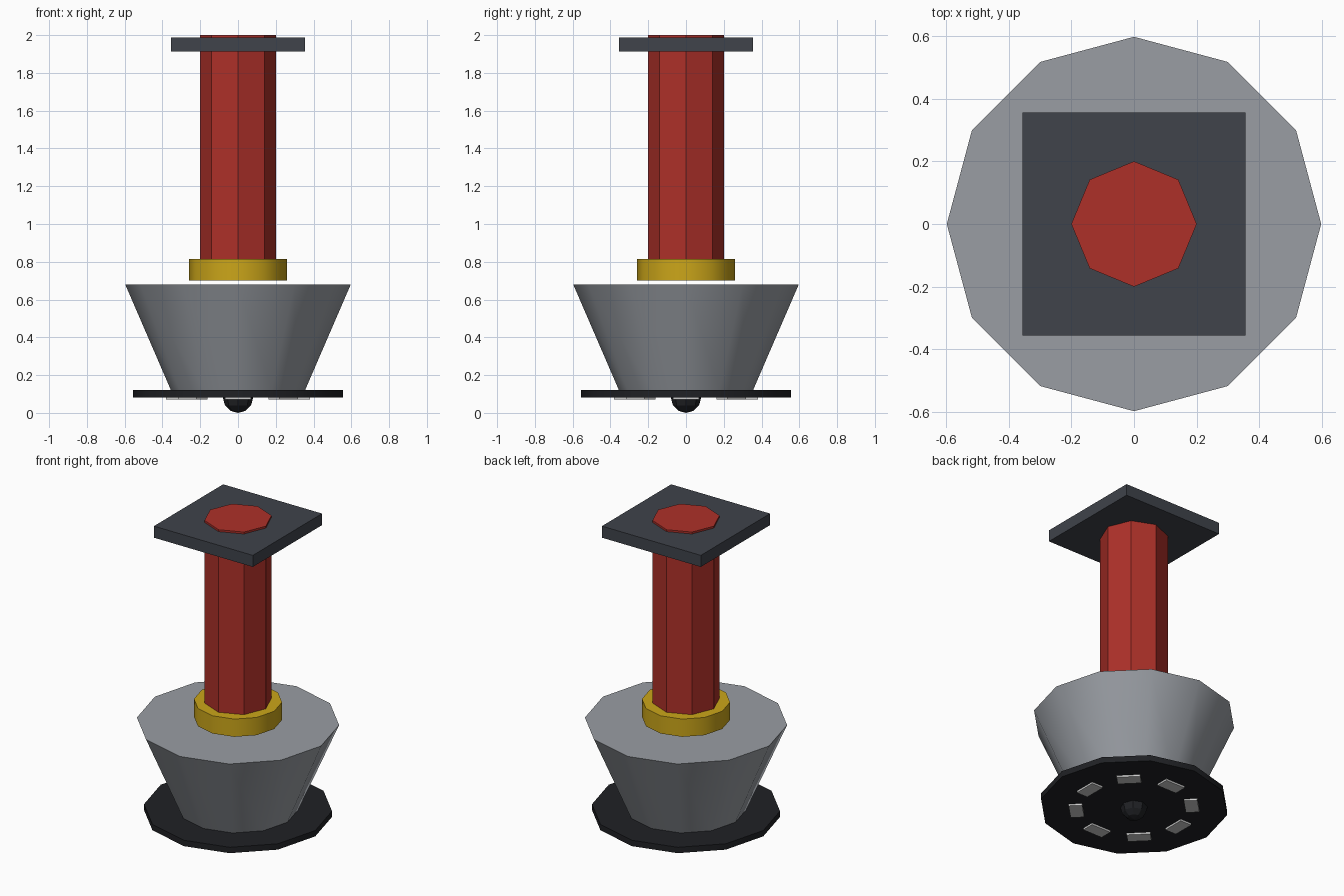
import bpy
from math import pi, cos, sin, radians

if "Cube" in bpy.data.objects:
    bpy.data.objects.remove(bpy.data.objects["Cube"])


def material(name, rgb):
    m = bpy.data.materials.new(name)
    m.diffuse_color = (*rgb, 1)
    m.use_nodes = True
    m.node_tree.nodes["Principled BSDF"].inputs["Base Color"].default_value = m.diffuse_color
    return m


RED = material("red", (0.42, 0.03, 0.022))
GOLD = material("gold", (0.60, 0.38, 0.01))
GREY = material("grey", (0.32, 0.34, 0.37))
SLATE = material("slate", (0.05, 0.056, 0.07))
BLACK = material("black", (0.014, 0.015, 0.018))
SILVER = material("silver", (0.6, 0.6, 0.6))


def finish(name, mat, smooth):
    ob = bpy.context.object
    ob.name = name
    ob.data.materials.append(mat)
    if smooth:
        bpy.ops.object.shade_smooth_by_angle(angle=radians(40))
    return ob


def drum(name, sides, r_low, r_high, z0, z1, mat, smooth=True):
    bpy.ops.mesh.primitive_cone_add(vertices=sides, radius1=r_low, radius2=r_high,
                                    depth=z1 - z0, location=(0, 0, (z0 + z1) / 2))
    return finish(name, mat, smooth)


def box(name, size, loc, mat, turn=0):
    bpy.ops.mesh.primitive_cube_add(size=1, location=loc)
    bpy.context.object.scale = size
    bpy.ops.object.transform_apply(location=False, rotation=False, scale=True)
    bpy.context.object.rotation_euler.z = turn
    return finish(name, mat, False)


# Upper column, square top plate and collar
drum("column", 8, 0.2, 0.2, 0.70, 2.0, RED, smooth=False)
box("top_plate", (0.71, 0.71, 0.075), (0, 0, 1.95), SLATE)
drum("collar", 12, 0.26, 0.26, 0.70, 0.815, GOLD)

# Flared body on a thin base disc
drum("flared_body", 12, 0.355, 0.597, 0.12, 0.68, GREY)
drum("base_disc", 12, 0.555, 0.555, 0.082, 0.12, BLACK)

# Ring of pads under the disc
for i in range(8):
    a = i * pi / 4
    box(f"pad_{i + 1}", (0.08, 0.14, 0.02), (0.34 * cos(a), 0.34 * sin(a), 0.08), SILVER, a)

# Ball foot at the centre
bpy.ops.mesh.primitive_uv_sphere_add(segments=8, ring_count=6, radius=0.08, location=(0, 0, 0.08))
finish("ball_foot", BLACK, False)
